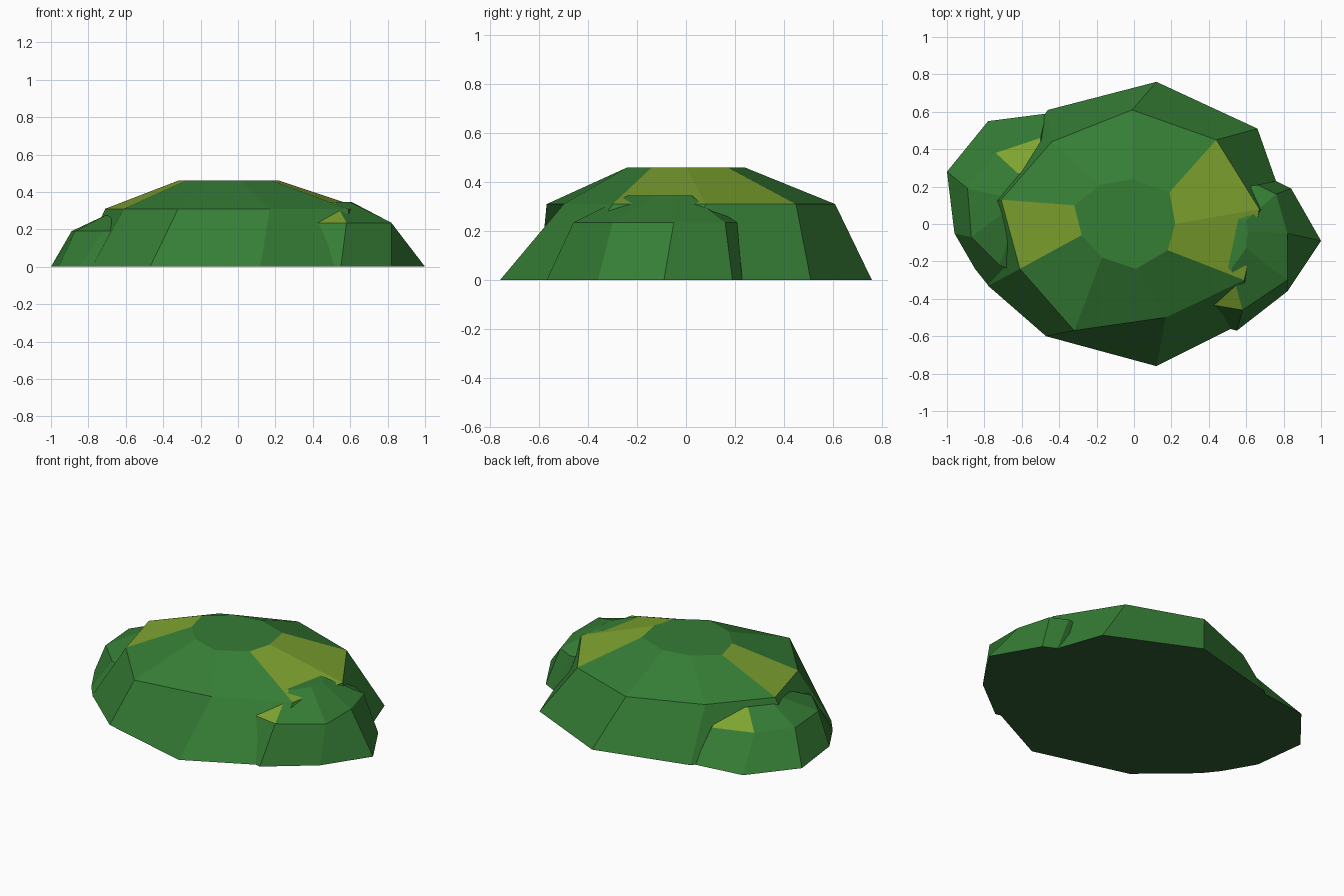
import bpy
import bmesh

cube = bpy.data.objects.get("Cube")
if cube:
    bpy.data.objects.remove(cube, do_unlink=True)


def make_material(name, color):
    material = bpy.data.materials.new(name)
    material.use_nodes = True
    material.diffuse_color = color
    shader = material.node_tree.nodes["Principled BSDF"]
    shader.inputs["Base Color"].default_value = color
    shader.inputs["Roughness"].default_value = 0.9
    return material


palette = [
    make_material("leaf green", (0.036, 0.205, 0.036, 1)),
    make_material("sunlit olive", (0.21, 0.37, 0.029, 1)),
    make_material("shaded underside green", (0.031, 0.112, 0.034, 1)),
]


def make_mound(name, heights, outlines, olive_sides):
    """Loft a flat-topped mound; outlines run anticlockwise in hundredths."""
    bm = bmesh.new()
    rings = []
    for height, outline in zip(heights, outlines):
        rings.append([bm.verts.new((x / 100, y / 100, height / 100))
                      for x, y in outline])
    sides = len(rings[0])

    # Side walls below, sloping shoulder above with a few olive facets
    for level, (lower, upper) in enumerate(zip(rings, rings[1:])):
        for i in range(sides):
            j = (i + 1) % sides
            face = bm.faces.new((lower[i], lower[j], upper[j], upper[i]))
            if level == 1 and i in olive_sides:
                face.material_index = 1

    # Flat crown and darker flat underside
    bm.faces.new(rings[-1])
    underside = bm.faces.new(list(reversed(rings[0])))
    underside.material_index = 2
    bmesh.ops.recalc_face_normals(bm, faces=bm.faces)

    mesh = bpy.data.meshes.new(name)
    bm.to_mesh(mesh)
    bm.free()
    for material in palette:
        mesh.materials.append(material)
    mound = bpy.data.objects.new(name, mesh)
    bpy.context.scene.collection.objects.link(mound)


# Large central mound
make_mound(
    "main_mound", (0, 31, 46),
    (
        [(-85, 10), (-78, -33), (-47, -60), (12, -76), (60, -52),
         (84, 0), (66, 51), (12, 76), (-46, 61)],
        [(-71, 13), (-61, -24), (-32, -57), (17, -50), (59, -30),
         (67, 8), (44, 45), (-1, 61), (-44, 44)],
        [(-32, 10), (-28, -6), (-17, -18), (1, -24), (18, -14),
         (22, 0), (19, 17), (-1, 24), (-18, 21)],
    ),
    olive_sides={0, 4, 5},
)

# Smaller mound on the left
make_mound(
    "left_mound", (0, 23.5, 34.5),
    (
        [(35, -52), (55, -57), (82, -36), (100, -9),
         (84, 19), (76, 23), (30, 20), (20, -20)],
        [(40, -43), (58, -46), (82, -30), (82, -5),
         (76, 16), (66, 21), (35, 15), (28, -15)],
        [(44, -22), (52, -24), (60, -13), (61, -4),
         (60, 2), (54, 3), (45, 0), (42, -12)],
    ),
    olive_sides={0},
)

# Lowest mound on the right
make_mound(
    "right_mound", (0, 19, 27.5),
    (
        [(-47, 59), (-78, 55), (-100, 28), (-96, -5),
         (-85, -24), (-77, -34), (-30, 30)],
        [(-50, 46), (-74, 38), (-89, 19), (-87, -7),
         (-72, -22), (-67, -24), (-35, 30)],
        [(-50, 30), (-62, 27), (-71, 15), (-71, 5),
         (-66, -5), (-50, 0), (-45, 15)],
    ),
    olive_sides={0},
)
